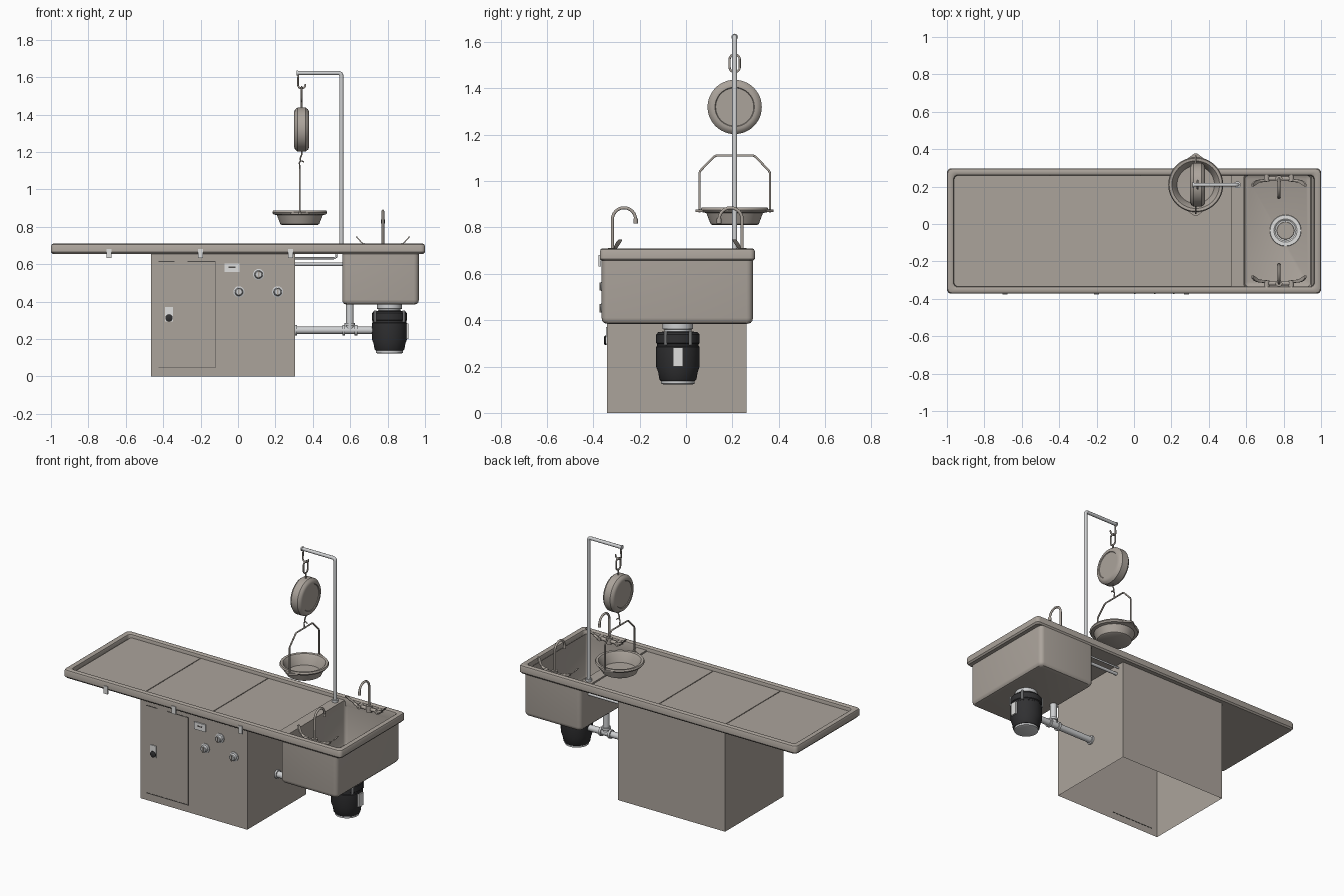
import bpy, bmesh, math
from mathutils import Vector

cube = bpy.data.objects.get("Cube")
if cube:
    bpy.data.objects.remove(cube, do_unlink=True)


def material(name, rgb):
    m = bpy.data.materials.new(name)
    m.use_nodes = True
    m.diffuse_color = (*rgb, 1)
    m.node_tree.nodes["Principled BSDF"].inputs["Base Color"].default_value = (*rgb, 1)
    return m


STEEL = material("warm steel", (0.41, 0.37, 0.33))
CHROME = material("light chrome", (0.62, 0.63, 0.64))
BLACK = material("black enamel", (0.03, 0.03, 0.032))
WHITE = material("pale plate", (0.74, 0.74, 0.73))
DARK = material("dark gap", (0.08, 0.075, 0.07))


def finish(name, bm, mat, smooth=True):
    bmesh.ops.recalc_face_normals(bm, faces=bm.faces)
    mesh = bpy.data.meshes.new(name)
    bm.to_mesh(mesh)
    bm.free()
    mesh.materials.append(mat)
    if smooth:
        mesh.polygons.foreach_set("use_smooth", [True] * len(mesh.polygons))
        mesh.set_sharp_from_angle(angle=math.radians(35))
    obj = bpy.data.objects.new(name, mesh)
    bpy.context.collection.objects.link(obj)
    return obj


def loft(name, rings, mat, closed=False):
    """Skin a list of equal-length rings; open lofts are capped."""
    bm = bmesh.new()
    loops = [[bm.verts.new(p) for p in ring] for ring in rings]
    pairs = list(zip(loops, loops[1:]))
    if closed:
        pairs.append((loops[-1], loops[0]))
    else:
        bm.faces.new(loops[0])
        bm.faces.new(loops[-1])
    for a, b in pairs:
        for i in range(len(a)):
            j = (i + 1) % len(a)
            bm.faces.new((a[i], a[j], b[j], b[i]))
    return finish(name, bm, mat)


def round_rect(bounds, inset, z, r, n=5):
    x0, x1, y0, y1 = bounds
    d = inset + r
    centres = [(x1 - d, y1 - d), (x0 + d, y1 - d), (x0 + d, y0 + d), (x1 - d, y0 + d)]
    ring = []
    for k, (cx, cy) in enumerate(centres):
        for i in range(n):
            a = (k + i / (n - 1)) * math.pi / 2
            ring.append((cx + r * math.cos(a), cy + r * math.sin(a), z))
    return ring


def lathe(name, profile, centre, mat, axis=(0, 0, 1), seg=40):
    """Turn (radius, height) points about an axis through centre."""
    turn = Vector((0, 0, 1)).rotation_difference(Vector(axis))
    rings = []
    for r, h in profile:
        ring = [Vector((max(r, 0.0005) * math.cos(i * math.tau / seg),
                        max(r, 0.0005) * math.sin(i * math.tau / seg), h)) for i in range(seg)]
        rings.append([turn @ p + Vector(centre) for p in ring])
    return loft(name, rings, mat)


def rod(name, a, b, r, mat, seg=20):
    d = Vector(b) - Vector(a)
    return lathe(name, [(r, 0), (r, d.length)], a, mat, d.normalized(), seg)


def box(name, lo, hi, mat, open_bottom=False):
    bm = bmesh.new()
    bmesh.ops.create_cube(bm, size=1)
    for v in bm.verts:
        v.co = [(l + h) / 2 + c * (h - l) for l, h, c in zip(lo, hi, v.co)]
    if open_bottom:
        low = [f for f in bm.faces if f.calc_center_median().z < lo[2] + 0.001]
        bmesh.ops.delete(bm, geom=low, context='FACES_ONLY')
    return finish(name, bm, mat, False)


def tube(name, points, r, mat, cyclic=False):
    curve = bpy.data.curves.new(name, 'CURVE')
    curve.dimensions = '3D'
    curve.bevel_depth = r
    curve.bevel_resolution = 3
    curve.use_fill_caps = True
    spline = curve.splines.new('POLY')
    spline.points.add(len(points) - 1)
    for sp, p in zip(spline.points, points):
        sp.co = (*p, 1)
    spline.use_cyclic_u = cyclic
    spline.use_smooth = True
    curve.materials.append(mat)
    obj = bpy.data.objects.new(name, curve)
    bpy.context.collection.objects.link(obj)
    return obj


def arc(c, r, start, end, n=12):
    """Planar arc points (u, v) around c, angles in degrees."""
    angles = [math.radians(start + (end - start) * i / n) for i in range(n + 1)]
    return [(c[0] + r * math.cos(a), c[1] + r * math.sin(a)) for a in angles]


MID = -0.0375  # table centre line in y

# Table rim and deck
TABLE = (-1, 1, -0.372, 0.297)
rim = [(0, 0.665), (0, 0.697), (0.004, 0.706), (0.012, 0.71), (0.028, 0.71),
       (0.035, 0.705), (0.038, 0.695), (0.038, 0.655), (0.008, 0.655)]
loft("table_rim", [round_rect(TABLE, d, z, 0.022) for d, z in rim], STEEL, closed=True)
box("table_underside", (-0.97, -0.34, 0.655), (0.587, 0.265, 0.679), STEEL)
for i, (a, b) in enumerate([(-0.953, -0.452), (-0.447, 0.033), (0.038, 0.513)]):
    box(f"deck_panel_{i + 1}", (a, -0.332, 0.676), (b, 0.267, 0.685), STEEL)
box("sink_step", (0.518, -0.335, 0.676), (0.587, 0.265, 0.69), STEEL)

# Sink basin, one skin from the outer floor over the lip to the inner floor
OUTER, INNER = (0.558, 0.967, -0.364, 0.289), (0.587, 0.95, -0.34, 0.265)
rings = [round_rect(OUTER, d, z, r) for d, z, r in
         [(0.025, 0.384, 0.012), (0.01, 0.388, 0.02), (0.002, 0.398, 0.025),
          (0, 0.41, 0.028), (0, 0.672, 0.028)]]
rings += [round_rect(INNER, d, z, r) for d, z, r in
          [(0, 0.684, 0.02), (0, 0.42, 0.02), (0.006, 0.404, 0.018), (0.022, 0.396, 0.012)]]
loft("sink_basin", rings, STEEL)
DX, DY = 0.81, -0.035
lathe("drain_ring", [(0.084, 0.396), (0.082, 0.403), (0.062, 0.403), (0.055, 0.398), (0, 0.398)],
      (DX, DY, 0), WHITE)
lathe("drain_strainer", [(0.048, 0.397), (0.045, 0.401), (0, 0.401)], (DX, DY, 0), STEEL)

# Cabinet with door, latch, display and knobs
box("cabinet", (-0.465, -0.34, 0), (0.305, 0.262, 0.657), STEEL, open_bottom=True)
FRONT = -0.34
for a, b, c, d in [(-0.425, -0.34, 0.613, 0.618), (-0.27, -0.12, 0.613, 0.618),
                   (-0.425, -0.12, 0.044, 0.049), (-0.122, -0.12, 0.044, 0.618)]:
    box("door_gap", (a, FRONT - 0.0015, c), (b, FRONT + 0.0015, d), DARK)
box("latch_plate", (-0.39, FRONT - 0.006, 0.295), (-0.348, FRONT, 0.37), WHITE)
lathe("latch_knob", [(0.02, 0), (0.02, 0.008), (0.014, 0.012)], (-0.369, FRONT - 0.002, 0.313),
      BLACK, (0, -1, 0), 20)
box("display_plate", (-0.072, FRONT - 0.008, 0.558), (0.008, FRONT, 0.605), WHITE)
box("display_slot", (-0.05, FRONT - 0.009, 0.58), (-0.014, FRONT - 0.007, 0.587), DARK)
for x, z in [(0.11, 0.545), (0.005, 0.452), (0.212, 0.452)]:
    lathe("control_knob", [(0.03, 0), (0.03, 0.006), (0.022, 0.009), (0.02, 0.025), (0.016, 0.028)],
          (x, FRONT, z), CHROME, (0, -1, 0), 16)
    box("knob_grip", (x - 0.004, FRONT - 0.034, z - 0.018), (x + 0.004, FRONT - 0.026, z + 0.018), STEEL)

# Front edge clips
for x in (-0.69, -0.2, 0.28):
    box("edge_clip", (x - 0.014, -0.377, 0.632), (x + 0.014, -0.366, 0.682), WHITE)

# Waste disposer
lathe("disposer_neck", [(0.058, 0.32), (0.058, 0.36), (0.066, 0.362), (0.066, 0.386)], (DX, DY, 0), CHROME)
lathe("disposer_body", [(0.074, 0.138), (0.08, 0.145), (0.085, 0.175), (0.094, 0.2), (0.094, 0.285),
                        (0.09, 0.288), (0.09, 0.298), (0.094, 0.302), (0.094, 0.338), (0.085, 0.348),
                        (0.055, 0.352)], (DX, DY, 0), BLACK)
lathe("disposer_foot", [(0.06, 0.122), (0.072, 0.126), (0.072, 0.14)], (DX, DY, 0), CHROME)
box("disposer_label", (DX + 0.085, DY - 0.022, 0.2), (DX + 0.102, DY + 0.022, 0.282), WHITE)
for k in range(4):
    a = math.radians(35 if k in (0, 2) else 145) + (math.pi if k > 1 else 0)
    x, y = DX + 0.094 * math.cos(a), DY + 0.094 * math.sin(a)
    rod("disposer_clip", (x, y, 0.292), (x, y, 0.352), 0.007, CHROME, 10)

# Drain pipes
rod("waste_pipe", (0.3, DY, 0.247), (0.73, DY, 0.247), 0.02, CHROME)
rod("overflow_pipe", (0.598, DY, 0.247), (0.598, DY, 0.39), 0.02, CHROME)
for a, b in [((0.304, 0.247), (0.316, 0.247)), ((0.558, 0.247), (0.572, 0.247)),
             ((0.624, 0.247), (0.638, 0.247)), ((0.598, 0.272), (0.598, 0.286))]:
    rod("pipe_collar", (a[0], DY, a[1]), (b[0], DY, b[1]), 0.028, CHROME)
rod("supply_pipe", (0.3, 0.2, 0.6), (0.565, 0.2, 0.6), 0.01, CHROME)
tube("supply_line", [(0.3, 0.22, 0.632), (0.515, 0.22, 0.632), (0.527, 0.22, 0.64), (0.527, 0.22, 0.66)],
     0.006, CHROME)

# A pair of gooseneck faucets with blade handles
FX = 0.775
for s in (-1, 1):
    def at(k):
        return MID + s * k
    neck = [(0.28, 0.69)] + arc((0.23, 0.835), 0.05, 0, 180) + [(0.18, 0.828)]
    tube("faucet_neck", [(FX, at(k), z) for k, z in neck], 0.007, STEEL)
    rod("faucet_nozzle", (FX, at(0.18), 0.818), (FX, at(0.18), 0.838), 0.01, STEEL)
    rod("faucet_base", (FX, at(0.28), 0.672), (FX, at(0.28), 0.712), 0.018, STEEL)
    rod("faucet_bridge", (0.71, at(0.28), 0.69), (0.84, at(0.28), 0.69), 0.011, STEEL)
    for t in (-1, 1):
        x = FX + t * 0.066
        rod("faucet_inlet", (x, at(0.308), 0.69), (x, at(0.265), 0.69), 0.015, STEEL)
        rod("handle_stem", (x, at(0.27), 0.69), (x + t * 0.035, at(0.268), 0.705), 0.008, STEEL)
        blade = [(0.03, 0.27, 0.702, 0.006), (0.05, 0.264, 0.718, 0.012),
                 (0.068, 0.252, 0.738, 0.014), (0.076, 0.245, 0.748, 0.009)]
        loft("handle_blade", [[(x + t * (u + a), at(k + b * w / 0.014), z) for a, b in
                               [(-0.004, -0.011), (0.004, -0.011), (0.004, 0.011), (-0.004, 0.011)]]
                              for u, k, z, w in blade], STEEL)

# Hanging pole and arm
PX, PY, HX = 0.553, 0.21, 0.34
bend = arc((PX - 0.015, 1.607), 0.015, 0, 90, 5)
tube("scale_pole", [(PX, PY, 0.67)] + [(u, PY, v) for u, v in bend] + [(0.315, PY, 1.622)], 0.011, CHROME)
rod("pole_collar", (PX, PY, 0.685), (PX, PY, 0.705), 0.018, CHROME)
rod("arm_end_cap", (0.312, PY, 1.622), (0.32, PY, 1.622), 0.014, CHROME)

# Hook, chain link and round scale
hook = [(0.322, 1.615)] + arc((HX, 1.56), 0.02, 180, 370, 14)
tube("arm_hook", [(u, PY, v) for u, v in hook], 0.005, STEEL)
link = arc((PY, 1.525), 0.022, 0, 180) + arc((PY, 1.492), 0.022, 180, 360)
tube("chain_link", [(HX, u, v) for u, v in link], 0.005, STEEL, cyclic=True)
rod("scale_eye", (HX, PY, 1.43), (HX, PY, 1.475), 0.005, STEEL, 12)
side = [(0, 0.036), (0.082, 0.036), (0.085, 0.04), (0.095, 0.04), (0.107, 0.035), (0.117, 0.022)]
lathe("scale_drum", side + [(r, -h) for r, h in reversed(side)], (HX, PY, 1.32), STEEL, (1, 0, 0), 48)
lower = [(HX, 1.21), (HX, 1.185), (0.334, 1.17), (0.332, 1.155)]
tube("scale_hook", [(u, PY, v) for u, v in lower], 0.004, STEEL)
curl = arc((HX, 1.14), 0.012, 20, 200, 10) + [(0.33, 1.11)]
tube("bail_hook", [(u, PY, v) for u, v in curl], 0.004, STEEL)

# Weighing bowl with its wire bail
BX = 0.33
lathe("weighing_bowl", [(0, 0.81), (0.095, 0.81), (0.104, 0.815), (0.122, 0.862), (0.14, 0.866),
                        (0.147, 0.876), (0.142, 0.886), (0.127, 0.884), (0.118, 0.872),
                        (0.1, 0.822), (0, 0.818)], (BX, PY, 0), STEEL, seg=48)
for s in (-1, 1):
    loft("bowl_ear", [[(BX - 0.05, PY + s * 0.135, z), (BX + 0.05, PY + s * 0.135, z),
                       (BX + 0.006, PY + s * 0.168, z), (BX - 0.006, PY + s * 0.168, z)]
                      for z in (0.866, 0.878)], STEEL)
half = [(0.152, 0.865), (0.152, 1.035), (0.148, 1.045), (0.09, 1.105), (0.08, 1.11)]
bail = half + [(-k, z) for k, z in reversed(half)]
tube("bowl_bail", [(BX, PY + k, z) for k, z in bail], 0.005, STEEL)
